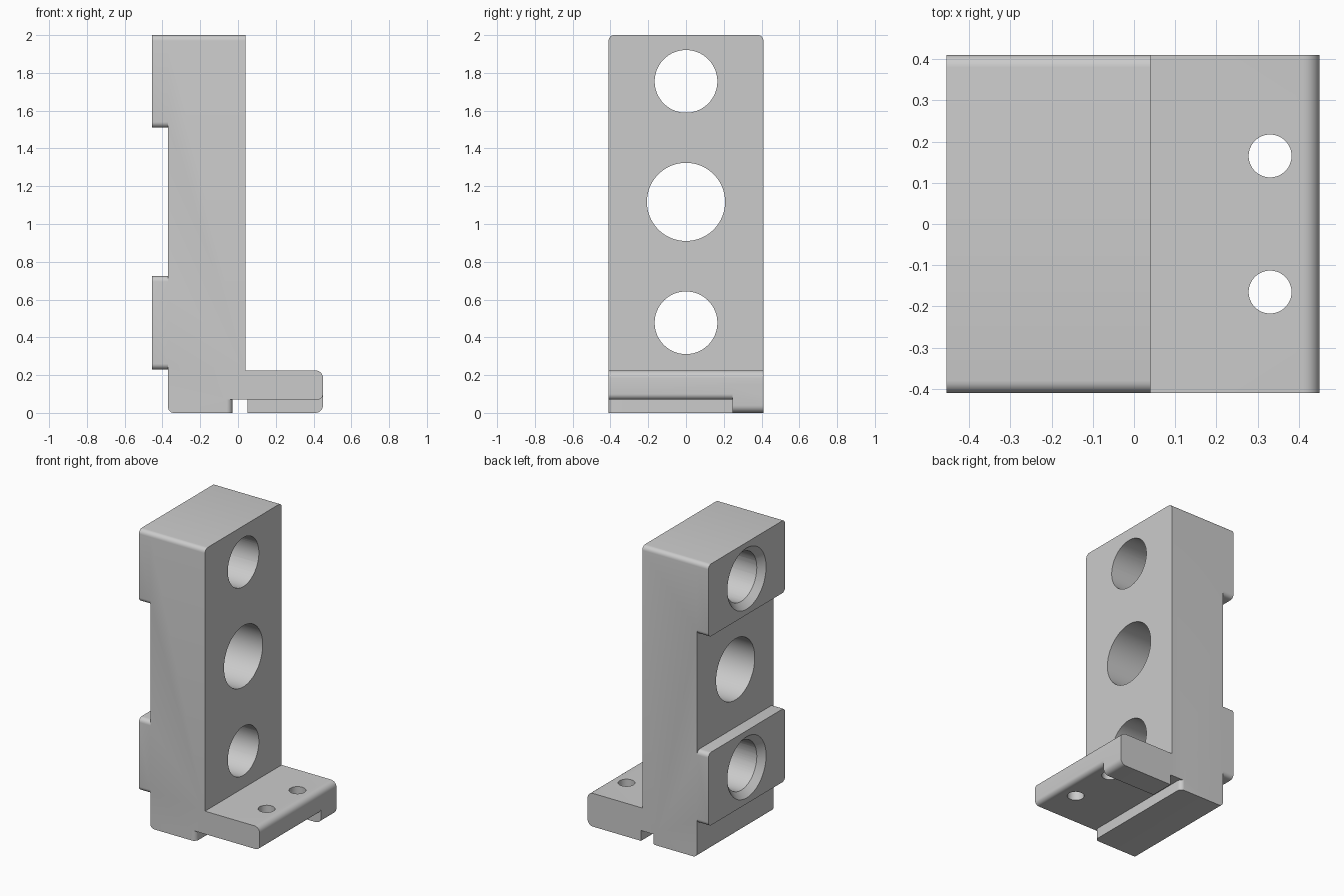
import bpy, bmesh, math
from mathutils import Matrix, Vector

if "Cube" in bpy.data.objects:
    bpy.data.objects.remove(bpy.data.objects["Cube"])


def finish(name, bm):
    bmesh.ops.recalc_face_normals(bm, faces=bm.faces[:])
    mesh = bpy.data.meshes.new(name)
    bm.to_mesh(mesh)
    bm.free()
    ob = bpy.data.objects.new(name, mesh)
    bpy.context.collection.objects.link(ob)
    return ob


def rounded(points, seg=6):
    """Corners are (u, v, radius) with right angles; returns outline points."""
    out = []
    for i, (u, v, r) in enumerate(points):
        p = Vector((u, v))
        if r == 0:
            out.append(p)
            continue
        a = (Vector(points[i - 1][:2]) - p).normalized()
        b = (Vector(points[(i + 1) % len(points)][:2]) - p).normalized()
        c = p + (a + b) * r
        for k in range(seg + 1):
            t = math.pi / 2 * k / seg
            out.append(c - b * r * math.cos(t) - a * r * math.sin(t))
    return out


def prism(name, axis, lo, hi, u0, u1, v0, v1, radii):
    """Rectangle (corner radii from lower left, anticlockwise) extruded along axis."""
    corners = [(u0, v0), (u1, v0), (u1, v1), (u0, v1)]
    outline = rounded([(u, v, r) for (u, v), r in zip(corners, radii)])
    place = {'X': lambda u, v, w: (w, u, v),
             'Y': lambda u, v, w: (u, w, v),
             'Z': lambda u, v, w: (u, v, w)}[axis]
    bm = bmesh.new()
    rings = [[bm.verts.new(place(u, v, w)) for u, v in outline] for w in (lo, hi)]
    n = len(outline)
    for ring in rings:
        bm.faces.new(ring)
    for i in range(n):
        j = (i + 1) % n
        bm.faces.new((rings[0][i], rings[0][j], rings[1][j], rings[1][i]))
    return bm if name is None else finish(name, bm)


def drill(axis, a, b, lo, hi, r_lo, r_hi):
    """Round cutter along X at (y, z) or along Z at (x, y)."""
    bm = bmesh.new()
    mid = (lo + hi) / 2
    if axis == 'X':
        m = Matrix.Translation((mid, a, b)) @ Matrix.Rotation(math.pi / 2, 4, 'Y')
    else:
        m = Matrix.Translation((a, b, mid))
    bmesh.ops.create_cone(bm, cap_ends=True, segments=64, radius1=r_lo,
                          radius2=r_hi, depth=hi - lo, matrix=m)
    ob = finish("hole_cutter", bm)
    ob.hide_render = True
    return ob


def combine(target, other, operation):
    mod = target.modifiers.new("combine", 'BOOLEAN')
    mod.operation = operation
    mod.solver = 'EXACT'
    mod.object = other
    bpy.context.view_layer.objects.active = target
    bpy.ops.object.modifier_apply(modifier=mod.name)
    bpy.data.objects.remove(other, do_unlink=True)


W, R = 0.41, 0.03

# Upright with rounded top edges
bracket = prism("bracket", 'X', -0.37, 0.04, -W, W, 0.07, 2.0, (0, 0, R, R))

# Raised pads on the back
pads = [prism("pad", 'X', -0.455, -0.37, -W, W, z0, z1, (R,) * 4)
        for z0, z1 in ((1.51, 2.0), (0.23, 0.725))]

# Foot and the lip below its far side
foot = prism("foot", 'Y', -W, W, 0.04, 0.45, 0.07, 0.225, (0, R, R + 0.01, 0))
lip = prism("lip", 'Y', 0.245, W, 0.05, 0.45, 0.0, 0.15, (0, R + 0.01, 0, 0))

# Heel block under the upright
bm = prism(None, 'Z', 0.0, 0.07, -0.37, -0.03, -W, W, (0, R, R, 0))
edge = [e for e in bm.edges
        if all(v.co.x < -0.36 and v.co.z < 0.01 for v in e.verts)]
bmesh.ops.recalc_face_normals(bm, faces=bm.faces[:])
bmesh.ops.bevel(bm, geom=edge, offset=R, segments=6, profile=0.5, affect='EDGES')
heel = finish("heel", bm)

for part in (*pads, foot, lip, heel):
    combine(bracket, part, 'UNION')

# Bores through the upright, countersinks in the pads, screw holes in the foot
for z, r in ((1.755, 0.166), (1.117, 0.207), (0.477, 0.166)):
    combine(bracket, drill('X', 0, z, -0.6, 0.2, r, r), 'DIFFERENCE')
for z in (1.755, 0.477):
    combine(bracket, drill('X', 0, z, -0.465, -0.405, 0.217, 0.157), 'DIFFERENCE')
for y in (-0.165, 0.165):
    combine(bracket, drill('Z', 0.33, y, -0.1, 0.4, 0.052, 0.052), 'DIFFERENCE')

bpy.ops.object.select_all(action='DESELECT')
bracket.select_set(True)
bpy.context.view_layer.objects.active = bracket
bpy.ops.object.shade_smooth_by_angle(angle=math.radians(30))
